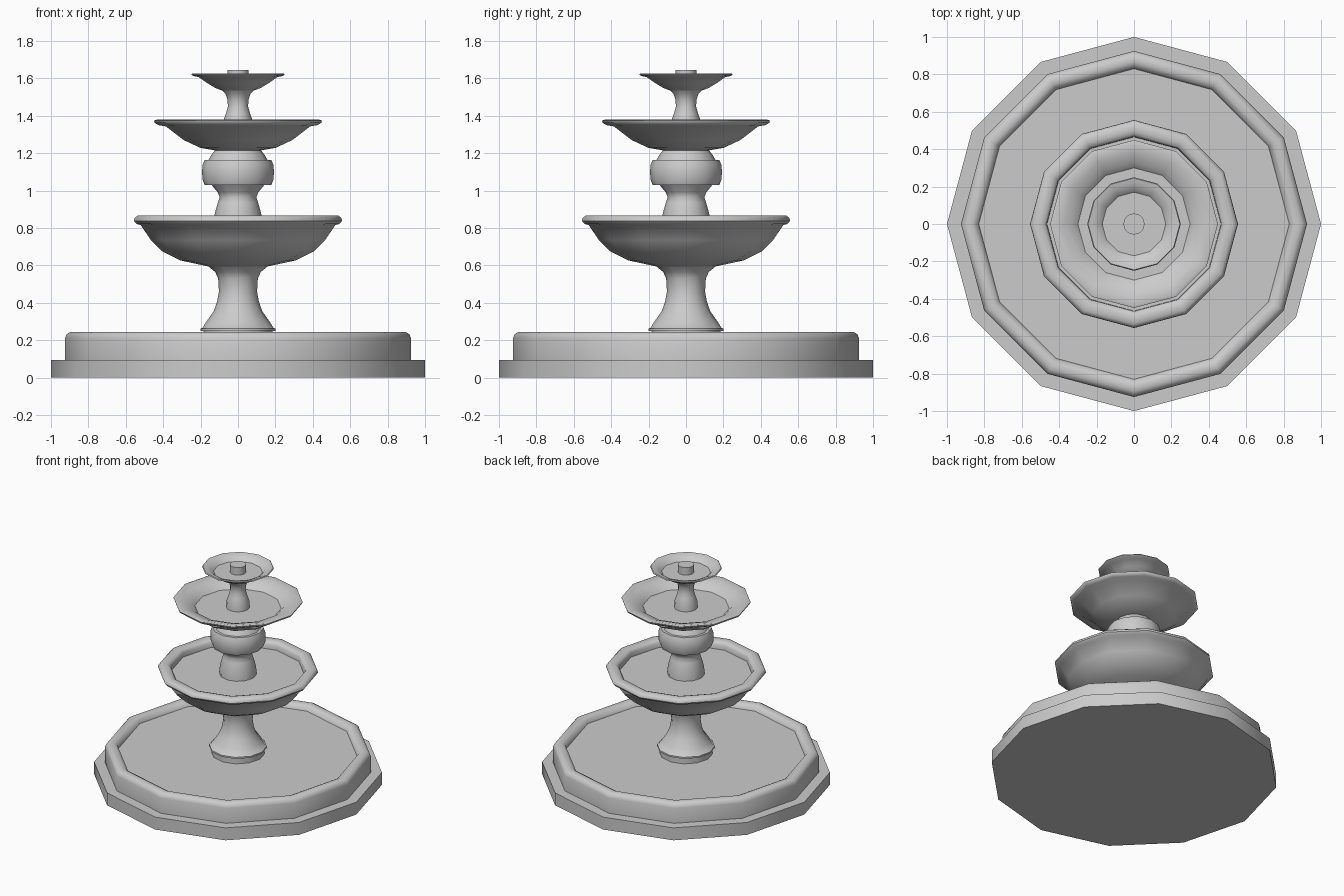
import bpy, bmesh
from math import sin, cos, tau, radians


def lathe(name, profile, sides=12):
    """Revolve (radius, z) points around z; both ends are capped with crisp flat caps."""
    bm = bmesh.new()
    rings = [[bm.verts.new((r * cos(tau * i / sides), r * sin(tau * i / sides), z))
              for i in range(sides)] for r, z in profile]
    for a, b in zip(rings, rings[1:]):
        for i in range(sides):
            j = (i + 1) % sides
            bm.faces.new((a[i], a[j], b[j], b[i]))
    bm.faces.new(rings[0][::-1])
    bm.faces.new(rings[-1])
    bmesh.ops.recalc_face_normals(bm, faces=bm.faces)
    mesh = bpy.data.meshes.new(name)
    bm.to_mesh(mesh)
    bm.free()
    ob = bpy.data.objects.new(name, mesh)
    bpy.context.collection.objects.link(ob)
    bpy.ops.object.select_all(action='DESELECT')
    ob.select_set(True)
    bpy.context.view_layer.objects.active = ob
    bpy.ops.object.shade_smooth_by_angle(angle=radians(50))
    # cap outlines stay sharp
    caps = {k for p in mesh.polygons if len(p.vertices) == sides for k in p.edge_keys}
    for e in mesh.edges:
        if e.key in caps:
            e.use_edge_sharp = True
    return ob


# Ground pool: plinth step, rounded wall and water level
lathe("pool", [(1, 0), (1, .095), (.925, .095), (.925, .21), (.917, .232), (.895, .245),
               (.865, .245), (.84, .232), (.83, .205)])

# Lower column with foot ring
lathe("lower_column", [(.185, .2), (.185, .25), (.2, .25), (.2, .262), (.19, .267),
                       (.165, .305), (.13, .355), (.112, .405), (.102, .46),
                       (.106, .53), (.122, .565), (.165, .6)])

# Large bowl with thick rounded rim
lathe("large_bowl", [(.16, .595), (.31, .627), (.405, .675), (.465, .735), (.52, .815),
                     (.542, .822), (.556, .838), (.553, .854), (.535, .867),
                     (.5, .867), (.478, .86), (.467, .845), (.465, .81)])

# Middle column
lathe("middle_column", [(.13, .8), (.126, .87), (.108, .935), (.098, .965), (.108, .99), (.145, 1.035)])

# Bulb and neck under the medium bowl
lathe("bulb", [(.14, 1.03), (.178, 1.03), (.19, 1.06), (.192, 1.1), (.19, 1.135), (.178, 1.165),
               (.157, 1.165), (.143, 1.19), (.12, 1.22)])

# Medium bowl with sloping inside
lathe("medium_bowl", [(.12, 1.215), (.2, 1.228), (.29, 1.27), (.385, 1.343), (.425, 1.35),
                      (.445, 1.362), (.449, 1.374), (.435, 1.379), (.38, 1.366),
                      (.33, 1.347), (.3, 1.318)])

# Upper column
lathe("upper_column", [(.082, 1.31), (.078, 1.375), (.065, 1.41), (.054, 1.45), (.056, 1.485),
                       (.068, 1.52), (.1, 1.55)])

# Small bowl
lathe("small_bowl", [(.07, 1.53), (.12, 1.548), (.165, 1.575), (.21, 1.607), (.24, 1.613),
                     (.25, 1.62), (.245, 1.626), (.22, 1.621), (.19, 1.608), (.17, 1.588)])

# Water nozzle
lathe("nozzle", [(.056, 1.58), (.056, 1.645)], 24)
